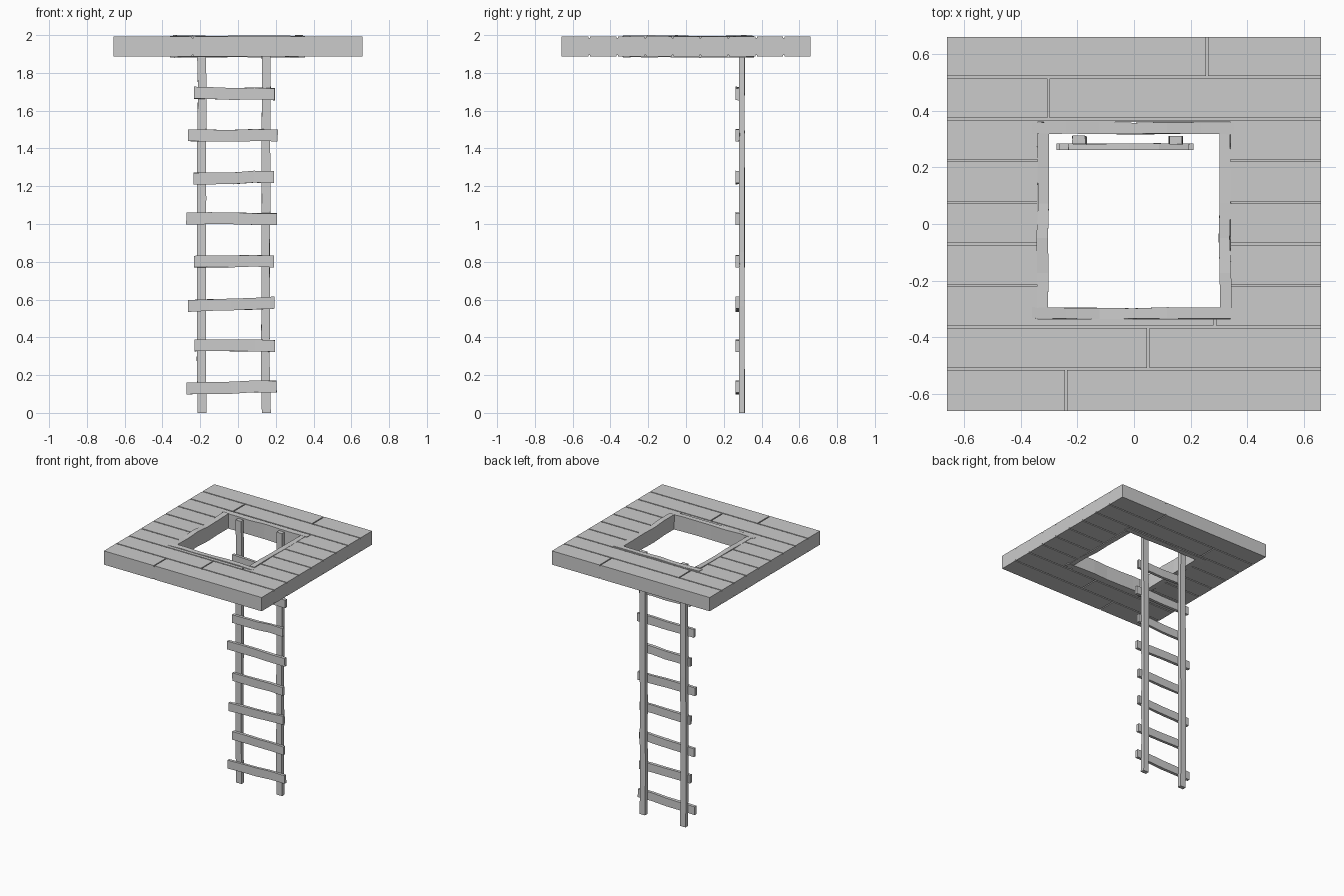
import bpy, bmesh, random
from mathutils import Vector

random.seed(4)
cube = bpy.data.objects.get("Cube")
if cube:
    bpy.data.objects.remove(cube)

wood = bpy.data.materials.new("plain_grey")
wood.use_nodes = True
GREY = (0.6, 0.6, 0.6, 1)
wood.diffuse_color = GREY
wood.node_tree.nodes["Principled BSDF"].inputs["Base Color"].default_value = GREY


def finish(name, bm):
    bmesh.ops.recalc_face_normals(bm, faces=bm.faces)
    mesh = bpy.data.meshes.new(name)
    bm.to_mesh(mesh)
    bm.free()
    mesh.materials.append(wood)
    obj = bpy.data.objects.new(name, mesh)
    bpy.context.collection.objects.link(obj)
    return obj


def add_box(bm, lo, hi):
    lo, hi = Vector(lo), Vector(hi)
    verts = bmesh.ops.create_cube(bm, size=1)["verts"]
    for v in verts:
        v.co = (lo + hi) / 2 + v.co * (hi - lo)


def board(name, lo, hi, axis, sections, wobble, tilt=0):
    """Hand-cut board: a box sliced along its length, each slice nudged."""
    bm = bmesh.new()
    add_box(bm, lo, hi)
    normal = Vector([float(i == axis) for i in range(3)])
    length = hi[axis] - lo[axis]
    for i in range(1, sections):
        bmesh.ops.bisect_plane(bm, geom=bm.verts[:] + bm.edges[:] + bm.faces[:],
                               plane_co=normal * (lo[axis] + length * i / sections),
                               plane_no=normal)
    shifts = {}
    for v in bm.verts:
        t = round((v.co[axis] - lo[axis]) / length, 3)
        shift = shifts.setdefault(t, [random.uniform(-w, w) for w in wobble])
        for k in range(3):
            v.co[k] += shift[k] + random.uniform(-1, 1) * wobble[k] * 0.5
        v.co.z += tilt * (t - 0.5)
    return finish(name, bm)


# Platform layout
HALF, GAP, SKIN = 0.66, 0.008, 0.008
BOTTOM, TOP = 1.888, 1.992
HOLE_X, HOLE_Y0, HOLE_Y1 = 0.34, -0.335, 0.36

# Solid core of the platform, a square ring around the hatch
bm = bmesh.new()
z0, z1 = BOTTOM + SKIN, TOP - SKIN
add_box(bm, (-HALF, HOLE_Y1, z0), (HALF, HALF, z1))
add_box(bm, (-HALF, -HALF, z0), (HALF, HOLE_Y0, z1))
for s in (-1, 1):
    x0, x1 = sorted((s * HOLE_X, s * HALF))
    add_box(bm, (x0, HOLE_Y0, z0), (x1, HOLE_Y1, z1))
finish("platform_core", bm)

# Plank rows on both faces, parted by narrow grooves
seams = [-HALF, -0.512, -0.363, -0.217, -0.07, 0.076, 0.224, 0.371, 0.518, HALF]
joints = {0: -0.24, 1: 0.05, 7: -0.302, 8: 0.258}
for face, za, zb in (("top", TOP - SKIN, TOP), ("bottom", BOTTOM, BOTTOM + SKIN)):
    bm = bmesh.new()
    for row, (ya, yb) in enumerate(zip(seams, seams[1:])):
        ya += GAP / 2 if row > 0 else 0
        yb -= GAP / 2 if row < len(seams) - 2 else 0
        if row in joints:
            j = joints[row]
            spans = [(-HALF, j - GAP / 2), (j + GAP / 2, HALF)]
        else:
            spans = [(-HALF, -HOLE_X), (HOLE_X, HALF)]
        for xa, xb in spans:
            add_box(bm, (xa, ya, za), (xb, yb, zb))
        # Strips of the end rows that run past the hatch frame
        if row == 2:
            add_box(bm, (-HOLE_X, ya, za), (0.281, HOLE_Y0, zb))
            add_box(bm, (0.289, ya, za), (HOLE_X, HOLE_Y0, zb))
        if row == 6:
            add_box(bm, (-HOLE_X, HOLE_Y1, za), (HOLE_X, yb, zb))
    finish(face + "_planks", bm)

# Hatch frame, slightly proud of both faces
F0, F1 = 1.884, 1.996
rough = (0.0, 0.003, 0.003)
board("hatch_frame_back", (-0.36, 0.319, F0), (0.355, 0.36, F1), 0, 6, rough)
board("hatch_frame_front", (-0.36, -0.335, F0), (0.355, -0.296, F1), 0, 6, rough)
rough = (0.003, 0.0, 0.003)
board("hatch_frame_right", (-0.342, -0.296, F0), (-0.302, 0.319, F1), 1, 5, rough)
board("hatch_frame_left", (0.303, -0.296, F0), (0.342, 0.319, F1), 1, 5, rough)

# Ladder rails
for name, x in (("right_rail", -0.192), ("left_rail", 0.148)):
    board(name, (x - 0.023, 0.281, 0), (x + 0.023, 0.311, 1.985), 2, 7, (0.003, 0.001, 0))

# Ladder rungs: height, right end, left end, tilt
rungs = [(0.135, -0.272, 0.205, 0.014), (0.355, -0.232, 0.195, 0.0),
         (0.575, -0.265, 0.192, 0.014), (0.802, -0.232, 0.19, 0.004),
         (1.028, -0.275, 0.208, -0.004), (1.245, -0.235, 0.19, 0.008),
         (1.47, -0.265, 0.21, 0.002), (1.69, -0.232, 0.195, -0.006)]
for i, (z, xa, xb, tilt) in enumerate(rungs, 1):
    board(f"rung_{i}", (xa, 0.262, z - 0.031), (xb, 0.284, z + 0.031), 0, 4,
          (0.001, 0.001, 0.003), tilt)
